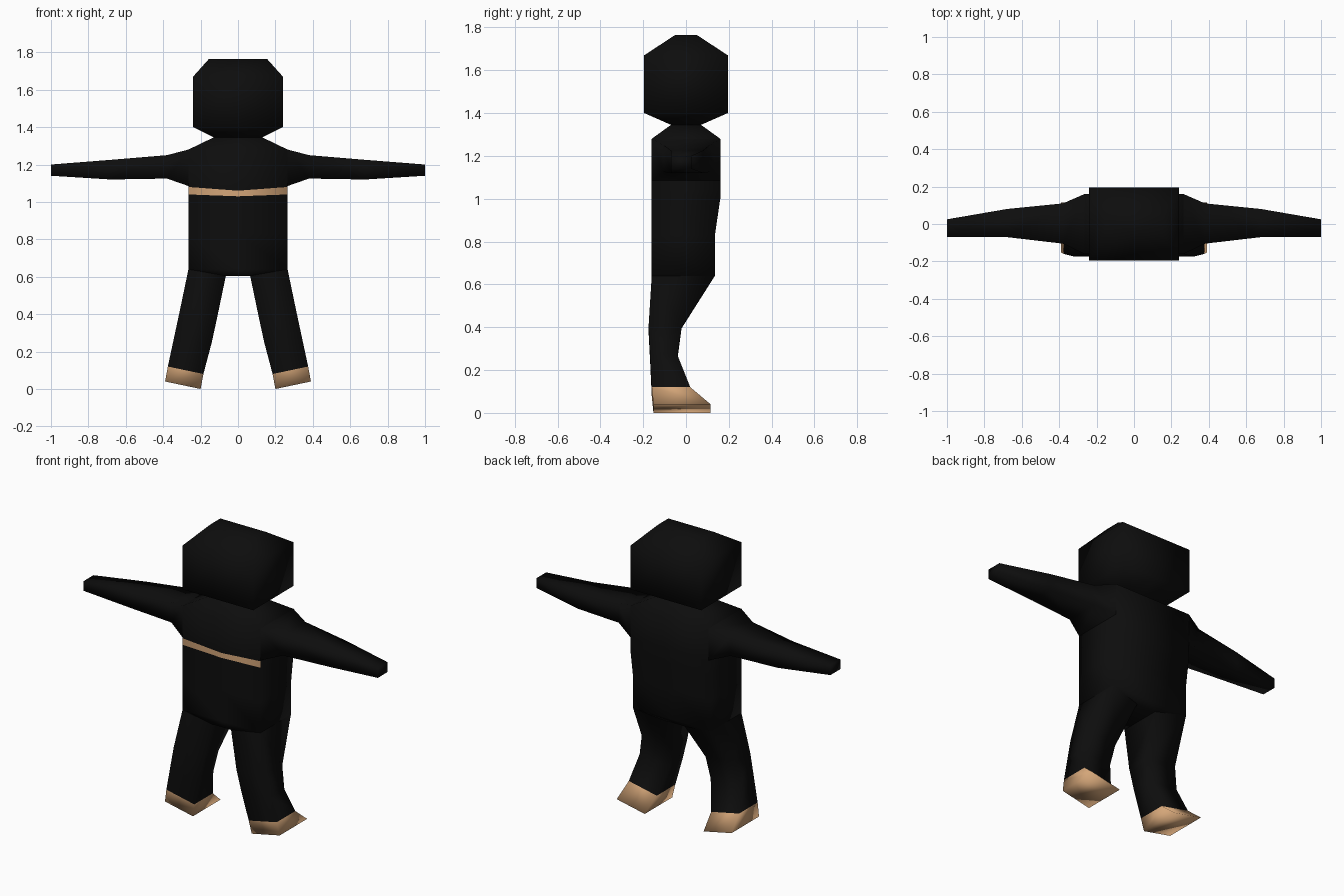
import bpy
import bmesh

if "Cube" in bpy.data.objects:
    bpy.data.objects.remove(bpy.data.objects["Cube"], do_unlink=True)


def make_material(name, color):
    mat = bpy.data.materials.new(name)
    mat.use_nodes = True
    mat.diffuse_color = color
    mat.node_tree.nodes["Principled BSDF"].inputs["Base Color"].default_value = color
    return mat


BLACK = make_material("black cloth", (0.004, 0.004, 0.004, 1))
TAN = make_material("tan skin", (0.66, 0.38, 0.19, 1))


def loft(name, rings, is_tan=None, cap_start=True, cap_end=True):
    """Skin a list of equal-length rings; is_tan(ring, side) picks tan faces."""
    bm = bmesh.new()
    loops = [[bm.verts.new(p) for p in ring] for ring in rings]
    count = len(loops[0])
    for r, (a, b) in enumerate(zip(loops, loops[1:])):
        for s in range(count):
            t = (s + 1) % count
            face = bm.faces.new((a[s], a[t], b[t], b[s]))
            face.material_index = int(bool(is_tan and is_tan(r, s)))
    if cap_start:
        bm.faces.new(loops[0][::-1])
    if cap_end:
        face = bm.faces.new(loops[-1])
        face.material_index = int(bool(is_tan and is_tan(len(rings) - 2, 0)))
    bmesh.ops.recalc_face_normals(bm, faces=bm.faces)
    for face in bm.faces:
        face.smooth = True
    mesh = bpy.data.meshes.new(name)
    bm.to_mesh(mesh)
    bm.free()
    mesh.materials.append(BLACK)
    mesh.materials.append(TAN)
    obj = bpy.data.objects.new(name, mesh)
    bpy.context.collection.objects.link(obj)
    return obj


def body_ring(z, half, front, back, sag=0.0):
    """Level rectangle with a middle point on the front and the back."""
    return [(-half, front, z), (0, front, z - sag), (half, front, z),
            (half, back, z), (0, back, z), (-half, back, z)]


# Head: chamfered block narrowing into the neck
loft("head", [body_ring(*r) for r in (
    (1.345, 0.13, -0.07, 0.07), (1.40, 0.24, -0.195, 0.195),
    (1.67, 0.24, -0.195, 0.195), (1.765, 0.155, -0.05, 0.05))], cap_start=False)

# Torso: box with a belt line across the front between rings 2 and 3
loft("torso", [body_ring(*r) for r in (
    (1.345, 0.13, -0.07, 0.07), (1.28, 0.265, -0.16, 0.16),
    (1.08, 0.265, -0.16, 0.16, 0.02), (1.04, 0.265, -0.16, 0.16, 0.01),
    (1.0, 0.265, -0.16, 0.16), (0.83, 0.265, -0.16, 0.135),
    (0.64, 0.265, -0.16, 0.135), (0.605, 0.065, -0.16, 0.105))],
    is_tan=lambda ring, side: ring == 2 and side < 2, cap_start=False)

# Arm sections: x, front, back, bottom, top
ARM = ((0.265, -0.16, 0.16, 1.085, 1.28), (0.38, -0.105, 0.11, 1.125, 1.25),
       (0.68, -0.07, 0.08, 1.12, 1.225), (1.0, -0.07, 0.025, 1.14, 1.20))

# Leg sections: inner x, inner z, outer x, outer z, front, inner back, outer back
LEG = ((0.065, 0.605, 0.265, 0.64, -0.16, 0.105, 0.135),
       (0.112, 0.38, 0.315, 0.40, -0.175, -0.03, -0.02),
       (0.14, 0.25, 0.343, 0.27, -0.168, -0.04, -0.04),
       (0.185, 0.08, 0.375, 0.12, -0.16, 0.02, 0.02),
       (0.20, 0.0, 0.39, 0.04, -0.152, 0.115, 0.115))

for side, m in (("left", 1), ("right", -1)):
    loft(side + "_arm", [[(m * x, f, lo), (m * x, b, lo), (m * x, b, hi), (m * x, f, hi)]
                         for x, f, b, lo, hi in ARM], cap_start=False)
    # Leg ends in a bare foot below the ankle ring
    loft(side + "_leg", [[(m * xi, f, zi), (m * xo, f, zo), (m * xo, bo, zo), (m * xi, bi, zi)]
                         for xi, zi, xo, zo, f, bi, bo in LEG],
         is_tan=lambda ring, s: ring == 3, cap_start=False)
